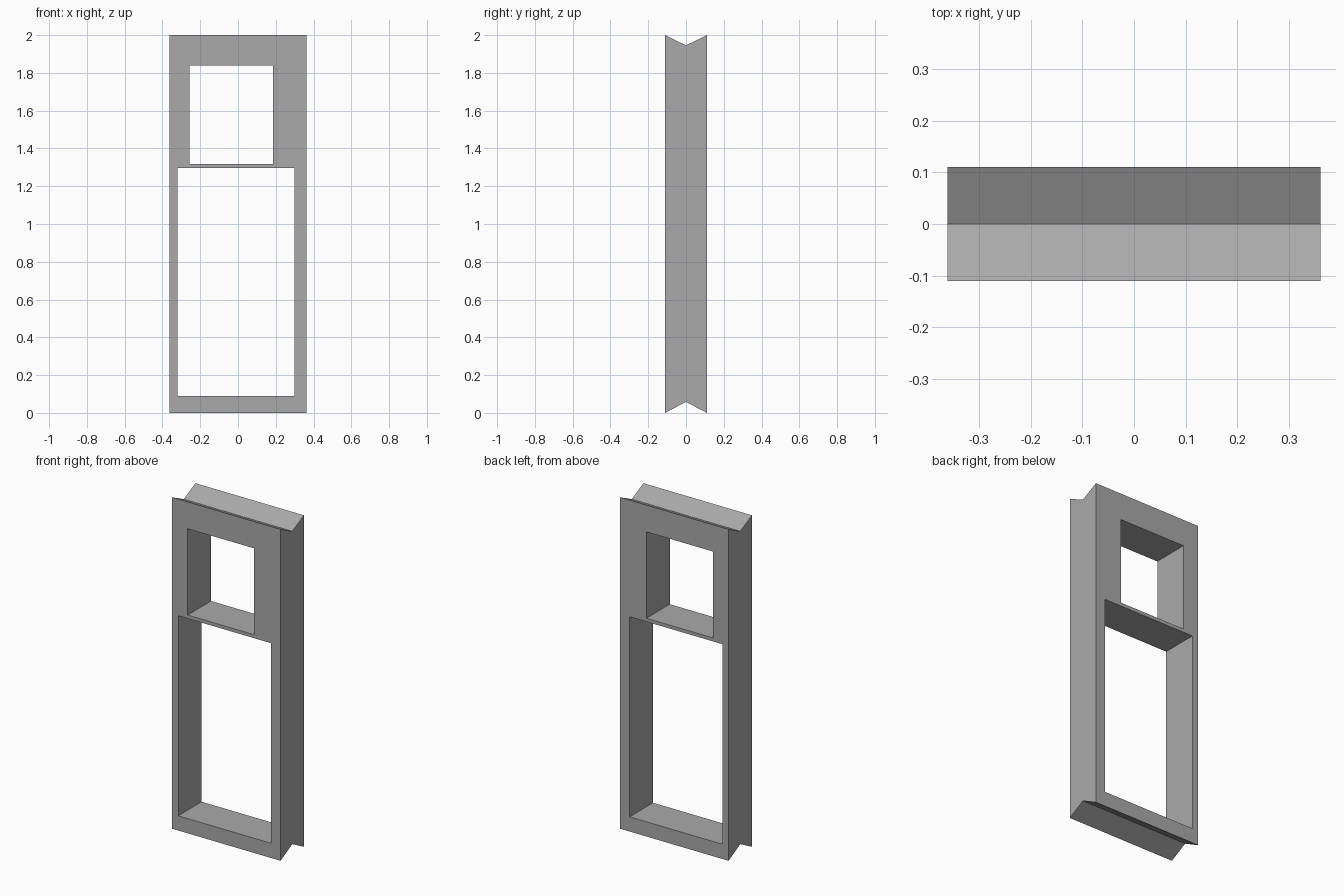
import bpy

if "Cube" in bpy.data.objects:
    bpy.data.objects.remove(bpy.data.objects["Cube"])

HALF_WIDTH, HALF_DEPTH = 0.362, 0.111


def grey_material():
    mat = bpy.data.materials.new("plain grey")
    mat.use_nodes = True
    colour = (0.4, 0.4, 0.4, 1)
    mat.diffuse_color = colour
    mat.node_tree.nodes["Principled BSDF"].inputs["Base Color"].default_value = colour
    return mat


def prism(name, profile, x0, x1):
    """Extrude a (y, z) outline along x."""
    n = len(profile)
    verts = [(x, y, z) for x in (x0, x1) for y, z in profile]
    faces = [tuple(reversed(range(n))), tuple(range(n, 2 * n))]
    faces += [(i, (i + 1) % n, (i + 1) % n + n, i + n) for i in range(n)]
    mesh = bpy.data.meshes.new(name)
    mesh.from_pydata(verts, [], faces)
    obj = bpy.data.objects.new(name, mesh)
    bpy.context.collection.objects.link(obj)
    return obj


def cut_opening(body, name, x0, x1, z0, z1):
    """Cut a rectangular opening straight through from front to back."""
    d = HALF_DEPTH * 2
    cutter = prism(name, [(-d, z0), (d, z0), (d, z1), (-d, z1)], x0, x1)
    cutter.hide_render = True
    mod = body.modifiers.new(name, "BOOLEAN")
    mod.operation = "DIFFERENCE"
    mod.solver = "EXACT"
    mod.object = cutter
    bpy.context.view_layer.objects.active = body
    bpy.ops.object.modifier_apply(modifier=mod.name)
    bpy.data.objects.remove(cutter)


# Upright slab with a V groove along its top and bottom ends
d = HALF_DEPTH
frame = prism("frame", [(-d, 0), (0, 0.058), (d, 0), (d, 2), (0, 1.946), (-d, 2)],
              -HALF_WIDTH, HALF_WIDTH)
frame.data.materials.append(grey_material())

# Off-centre openings with a thin bar between them
cut_opening(frame, "upper_opening", -0.258, 0.186, 1.317, 1.838)
cut_opening(frame, "lower_opening", -0.321, 0.298, 0.089, 1.296)
